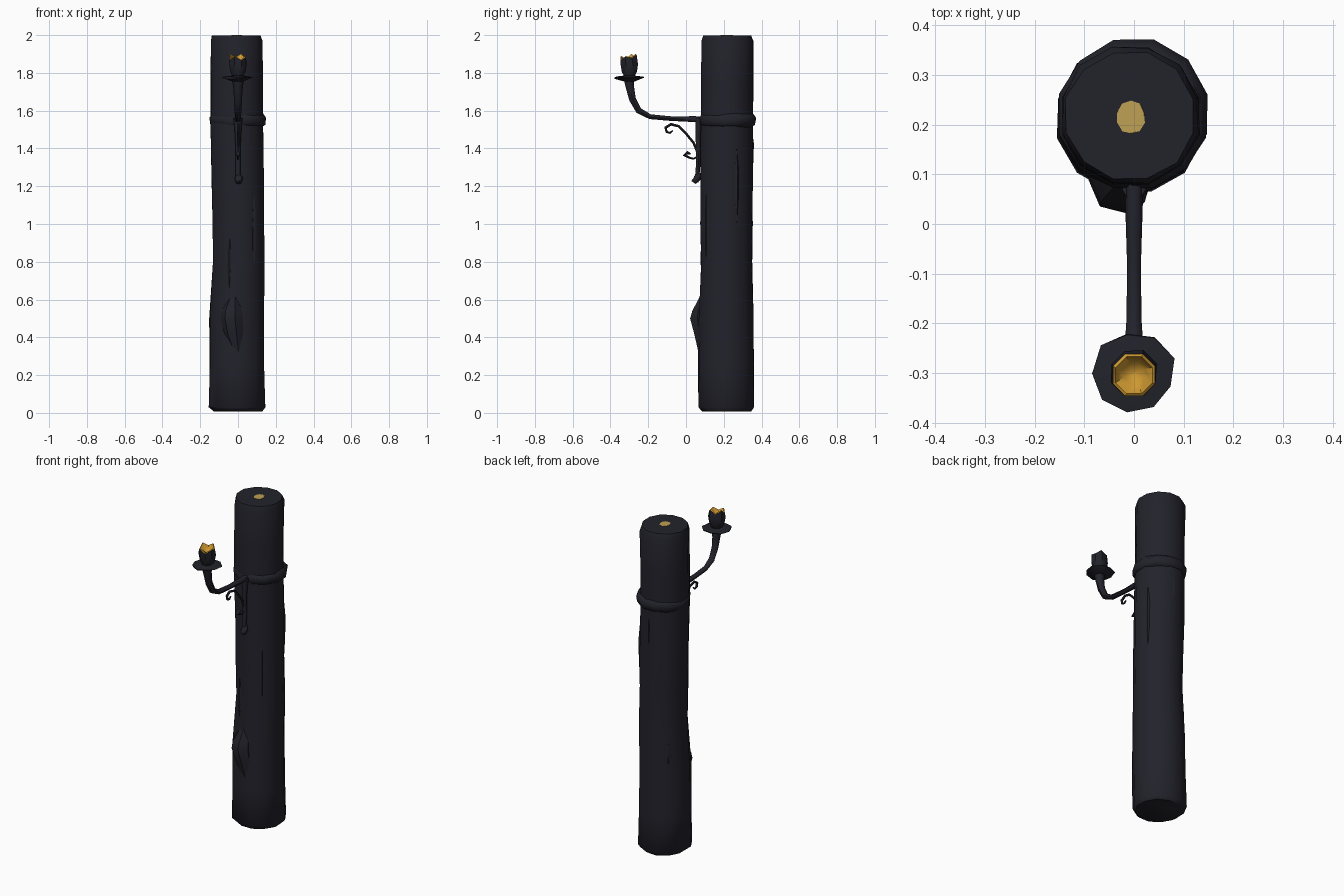
import bpy
import math
import random
from mathutils import Vector

if "Cube" in bpy.data.objects:
    bpy.data.objects.remove(bpy.data.objects["Cube"])

random.seed(4)


def material(name, rgb):
    m = bpy.data.materials.new(name)
    m.use_nodes = True
    m.diffuse_color = (*rgb, 1)
    bsdf = m.node_tree.nodes["Principled BSDF"]
    bsdf.inputs["Base Color"].default_value = (*rgb, 1)
    bsdf.inputs["Roughness"].default_value = 0.9
    return m


DARK = material("dark_bark", (0.016, 0.016, 0.024))
TAN = material("pale_gold", (0.52, 0.35, 0.09))
GOLD = material("warm_gold", (0.6, 0.31, 0.03))


def loft(name, rings, mats=(DARK,), band_mat=None, angle=40):
    """Skin a list of equal-sized vertex rings and cap both ends."""
    n = len(rings[0])
    verts = [v for r in rings for v in r]
    faces, idx = [], []
    for i in range(len(rings) - 1):
        for j in range(n):
            k = (j + 1) % n
            faces.append((i * n + j, i * n + k, (i + 1) * n + k, (i + 1) * n + j))
            idx.append(band_mat(i) if band_mat else 0)
    last = (len(rings) - 1) * n
    faces += [tuple(reversed(range(n))), tuple(range(last, last + n))]
    idx += [0, band_mat(len(rings)) if band_mat else 0]
    me = bpy.data.meshes.new(name)
    me.from_pydata(verts, [], faces)
    for m in mats:
        me.materials.append(m)
    for p, i in zip(me.polygons, idx):
        p.material_index = i
        p.use_smooth = True
    me.set_sharp_from_angle(angle=math.radians(angle))
    ob = bpy.data.objects.new(name, me)
    bpy.context.collection.objects.link(ob)
    return ob


def ring(c, rx, ry=None, n=12, jitter=0.0, lift=0.0):
    """Horizontal ring with optional uneven radius and height."""
    ry = ry or rx
    out = []
    for j in range(n):
        a = math.tau * (j + 0.5) / n
        k = 1 + random.uniform(-jitter, jitter)
        z = c[2] + random.uniform(-lift, lift)
        out.append(Vector((c[0] + rx * k * math.cos(a), c[1] + ry * k * math.sin(a), z)))
    return out


def tube(name, path, n=6, x=0.0):
    """Tube along (y, z, radius) points in a plane of constant x."""
    pts = [Vector((x, p[0], p[1])) for p in path]
    rings = []
    for i, p in enumerate(pts):
        t = (pts[min(i + 1, len(pts) - 1)] - pts[max(i - 1, 0)]).normalized()
        side = Vector((1, 0, 0))
        up = side.cross(t)
        rings.append([p + path[i][2] * (side * math.cos(a) - up * math.sin(a))
                      for a in (-math.tau * j / n for j in range(n))])
    return loft(name, rings, angle=60)


# Post: slightly crooked trunk with softened ends
post = [(0, .215, 0.008, .130), (-.005, .213, .03, .150), (-.005, .211, .25, .148),
        (-.005, .211, .5, .147), (.003, .213, .8, .137), (0, .215, 1.0, .139),
        (-.002, .216, 1.25, .139), (-.006, .217, 1.5, .139), (-.007, .218, 1.75, .139),
        (-.008, .218, 1.97, .139), (-.008, .218, 1.998, .130)]
loft("post", [ring(p[:3], p[3] * 1.015, jitter=.025) for p in post], angle=50)

# Pale spot on the post top
loft("post_top_spot", [ring((-.006, .214, z), .029, .033, n=10, jitter=.06)
                       for z in (1.996, 2.0)], (TAN,))

# Knot low on the front
loft("knot", [ring(c, rx, ry, n=7) for c, rx, ry in (
    ((.0, .09, .30), .02, .02), ((-.02, .09, .42), .055, .048),
    ((-.03, .09, .50), .062, .070), ((-.03, .09, .54), .058, .058),
    ((-.02, .10, .63), .02, .02))])

# Bark ridges
for a, z, h in ((-.9, .95, .28), (-1.9, .75, .25), (.4, 1.2, .2), (2.4, .5, .25), (1.5, 1.38, .12)):
    cx, cy = .132 * math.cos(a), .215 + .132 * math.sin(a)
    loft("bark_ridge", [ring((cx, cy, z + h * t), r, n=5)
                        for t, r in ((-1, .003), (-.3, .012), (.4, .013), (1, .003))])

# Band around the post
loft("band", [ring((-.001, .221, z), r, n=12, jitter=.012, lift=.005)
              for z, r in ((1.515, .136), (1.53, .150), (1.562, .154), (1.582, .137))], angle=50)

# Bracket arm, flaring below the dish
tube("arm", [(.10, 1.548, .022), (.05, 1.555, .018), (-.08, 1.558, .014),
             (-.19, 1.568, .015), (-.25, 1.60, .019), (-.283, 1.66, .021),
             (-.296, 1.72, .025), (-.303, 1.775, .033)])

# Vine hanging along the post, with curls and leaves
tube("vine_stem", [(.07, 1.56, .024), (.066, 1.50, .018), (.064, 1.42, .014),
                   (.066, 1.33, .014), (.06, 1.26, .013), (.055, 1.22, .012)])
tube("vine_curl", [(.066, 1.37, .008), (.04, 1.43, .007), (-.005, 1.485, .007),
                   (-.04, 1.518, .007), (-.08, 1.528, .008), (-.108, 1.51, .008),
                   (-.103, 1.488, .007), (-.085, 1.482, .006), (-.07, 1.495, .004)], n=5)
tube("vine_tendril", [(.066, 1.36, .006), (.04, 1.345, .005), (.015, 1.352, .006),
                      (-.008, 1.365, .010), (.008, 1.378, .010), (.025, 1.37, .004)], n=5)
tube("vine_leaf", [(.075, 1.27, .006), (.06, 1.245, .022), (.045, 1.225, .018),
                   (.03, 1.23, .004)], n=6, x=.004)

# Wavy petal dish
random.seed(9)
CUP = (.0, -.300)
loft("dish", [ring((*CUP, z), r, n=9, jitter=j, lift=l) for z, r, j, l in (
    (1.755, .030, 0, 0), (1.772, .082, .09, .006), (1.780, .083, .06, .004), (1.785, .035, 0, 0))])

# Bud with a torn rim, higher at the back, and a golden hollow
N = 8


def torn(radius, drop):
    r = ring((CUP[0], CUP[1] - .004, 1.888 - drop), radius, n=N)
    for j, v in enumerate(r):
        v.z += (.011 if j % 2 else -.008) + (.006 if v.y > CUP[1] else -.006)
    return r


bud = [ring((*CUP, 1.778), .028, n=N), ring((*CUP, 1.805), .043, n=N),
       ring((*CUP, 1.845), .049, n=N, jitter=.04), torn(.046, .008),
       torn(.040, .004), ring((*CUP, 1.862), .022, n=N), ring((*CUP, 1.852), .003, n=N)]
loft("bud", bud, (DARK, GOLD), lambda i: 1 if i >= 3 else 0)
